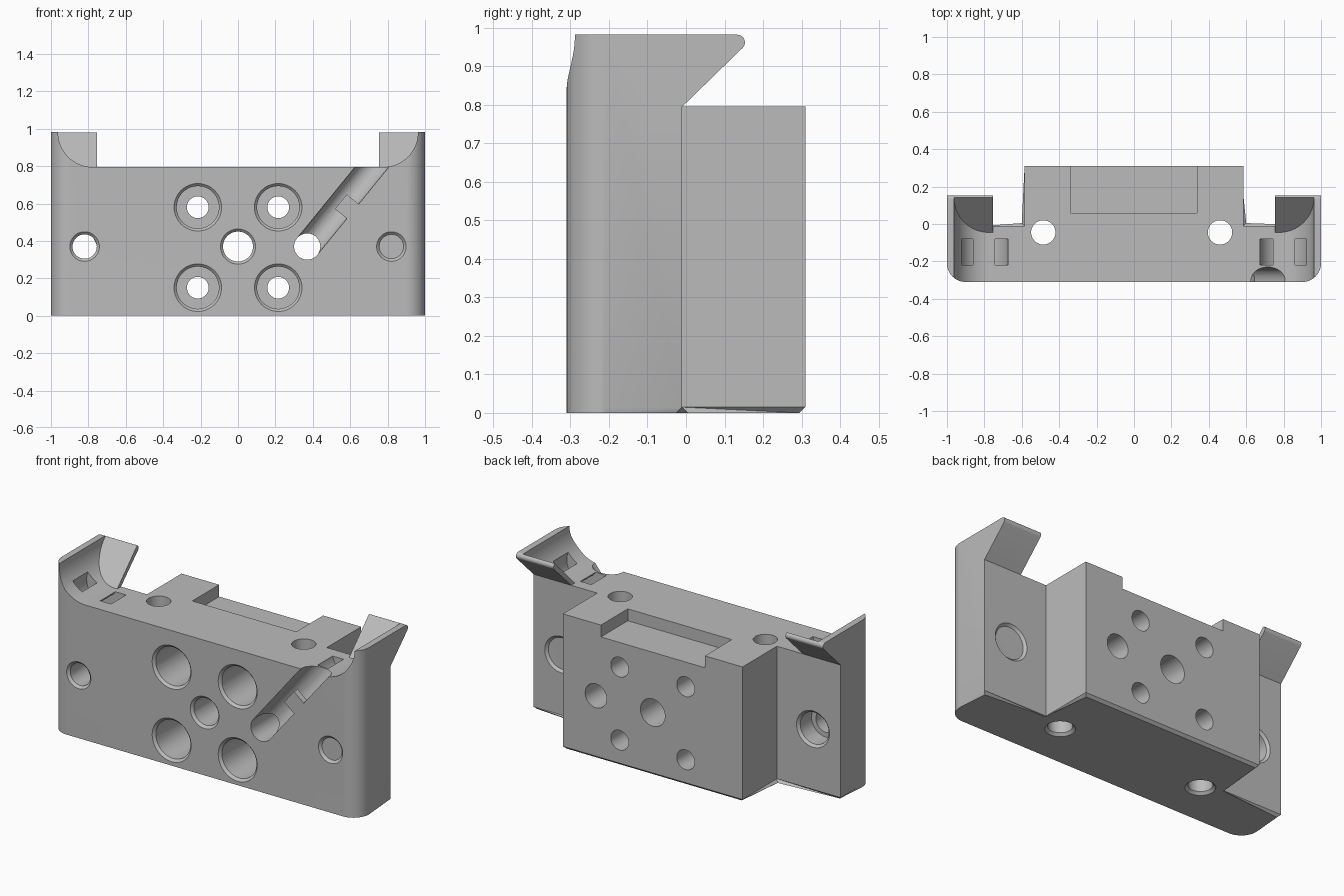
import bpy, bmesh, math
from mathutils import Vector, Matrix

if "Cube" in bpy.data.objects:
    bpy.data.objects.remove(bpy.data.objects["Cube"], do_unlink=True)

grey = bpy.data.materials.new("plain grey")
grey.use_nodes = True
COLOUR = (0.5, 0.5, 0.5, 1)
grey.diffuse_color = COLOUR
grey.node_tree.nodes["Principled BSDF"].inputs["Base Color"].default_value = COLOUR


def make(name, bm):
    bmesh.ops.recalc_face_normals(bm, faces=bm.faces)
    mesh = bpy.data.meshes.new(name)
    bm.to_mesh(mesh)
    bm.free()
    mesh.materials.append(grey)
    ob = bpy.data.objects.new(name, mesh)
    bpy.context.collection.objects.link(ob)
    return ob


def prism(name, near, far, bevel=0):
    """Solid between two matching outlines, with an optional chamfer on the first."""
    bm = bmesh.new()
    a = [bm.verts.new(p) for p in near]
    b = [bm.verts.new(p) for p in far]
    base = bm.faces.new(a)
    bm.faces.new(b)
    for i in range(len(a)):
        j = (i + 1) % len(a)
        bm.faces.new((a[i], a[j], b[j], b[i]))
    if bevel:
        bmesh.ops.bevel(bm, geom=list(base.edges), offset=bevel, segments=1,
                        affect='EDGES')
    return make(name, bm)


def arc(cx, cy, r, start, end, n=12):
    return [(cx + r * math.cos(math.radians(start + (end - start) * i / n)),
             cy + r * math.sin(math.radians(start + (end - start) * i / n)))
            for i in range(n + 1)]


def box(name, lo, hi):
    pts = [(lo[0], lo[1]), (hi[0], lo[1]), (hi[0], hi[1]), (lo[0], hi[1])]
    return prism(name, [(x, y, lo[2]) for x, y in pts], [(x, y, hi[2]) for x, y in pts])


def rod(name, p, q, r1, r2=None, sides=48):
    p, q = Vector(p), Vector(q)
    bm = bmesh.new()
    turn = (q - p).to_track_quat('Z', 'Y').to_matrix().to_4x4()
    bmesh.ops.create_cone(bm, cap_ends=True, segments=sides, radius1=r1,
                          radius2=r1 if r2 is None else r2, depth=(q - p).length,
                          matrix=Matrix.Translation((p + q) / 2) @ turn)
    return make(name, bm)


def combine(tool, operation='DIFFERENCE'):
    """Apply one boolean to the body and discard the tool."""
    mod = body.modifiers.new("cut", 'BOOLEAN')
    mod.operation, mod.solver, mod.object = operation, 'EXACT', tool
    bpy.context.view_layer.update()
    graph = bpy.context.evaluated_depsgraph_get()
    mesh = bpy.data.meshes.new_from_object(body.evaluated_get(graph))
    body.modifiers.clear()
    body.data = mesh
    bpy.data.objects.remove(tool, do_unlink=True)


FRONT, STEP, BACK, DECK, TOP = -0.31, -0.01, 0.31, 0.795, 0.982

# T-shaped body with rounded front corners and chamfered base
plan = (arc(-0.9, FRONT + 0.1, 0.1, 180, 270) + arc(0.9, FRONT + 0.1, 0.1, 270, 360)
        + [(1, STEP), (0.585, STEP), (0.585, BACK),
           (-0.585, BACK), (-0.585, STEP), (-1, STEP)])
body = prism("mount_body", [(x, y, 0) for x, y in plan],
             [(x, y, TOP) for x, y in plan], bevel=0.015)

# Overhanging ears with a rounded lip
side = ([(-0.1, DECK), (STEP, DECK)] + arc(0.133, TOP - 0.02, 0.02, -45, 90, 8)
        + [(-0.1, TOP)])
for s in (-1, 1):
    combine(prism("ear", [(s * 0.7, y, z) for y, z in side],
                  [(s, y, z) for y, z in side]), 'UNION')

# Open the deck between the ears, then scoop out the curved cradles
combine(box("deck_cutter", (-0.755, -0.5, DECK), (0.755, 0.5, 1.2)))
R, CX = 0.185, 0.777
scoop = [(0.7, 1.1), (0.7, DECK)] + arc(CX, DECK + R, R, -90, 0, 16) + [(CX + R, 1.1)]
for s in (-1, 1):
    combine(prism("cradle_cutter", [(s * x, -0.5, z) for x, z in scoop],
                  [(s * x, z - 0.84, z) for x, z in scoop]))

# Pocket at the rear of the deck
combine(box("pocket_cutter", (-0.34, 0.06, DECK - 0.07), (0.337, 0.5, 1)))


def bore(x, z, r):
    combine(rod("bore", (x, -0.5, z), (x, 0.5, z), r))


def chamfer(x, z, r, y, inward):
    c = 0.014
    combine(rod("chamfer", (x, y - inward * c, z), (x, y + inward * c, z),
                r + 2 * c, r))


# Counterbored screw holes
for x in (-0.215, 0.215):
    for z in (0.15, 0.58):
        bore(x, z, 0.058)
        combine(rod("counterbore", (x, -0.5, z), (x, 0.05, z), 0.113))
        chamfer(x, z, 0.113, FRONT, 1)

# Central hole, cable hole and ear holes
bore(0, 0.37, 0.08)
chamfer(0, 0.37, 0.08, FRONT, 1)
bore(0.37, 0.37, 0.07)
for s in (-1, 1):
    x = s * 0.82
    bore(x, 0.37, 0.065)
    chamfer(x, 0.37, 0.065, FRONT, 1)
    combine(rod("rear_bore", (x, -0.13, 0.37), (x, 0.2, 0.37), 0.093))
    chamfer(x, 0.37, 0.093, STEP, -1)

# Vertical holes, flared at the base
for x in (-0.485, 0.46):
    combine(rod("vertical_bore", (x, -0.045, -0.1), (x, -0.045, 1), 0.065))
    combine(rod("flare", (x, -0.045, -0.015), (x, -0.045, 0.015), 0.095, 0.065))

# Curved tie slots under the cradles
for s in (-1, 1):
    outer, inner = arc(0.8, 0.82, 0.13, 0, 360, 32)[:-1], arc(0.8, 0.82, 0.062, 0, 360, 32)[:-1]
    bm = bmesh.new()
    rings = [[bm.verts.new((s * x, y, z)) for x, z in ring]
             for ring, y in ((outer, -0.22), (outer, -0.08), (inner, -0.08), (inner, -0.22))]
    for k in range(4):
        a, b = rings[k], rings[(k + 1) % 4]
        for i in range(32):
            j = (i + 1) % 32
            bm.faces.new((a[i], a[j], b[j], b[i]))
    combine(make("tie_slot", bm))

# Diagonal cable channel with a round floor and a retaining tab
start, run = Vector((0.37, 0, 0.37)), Vector((0.35, 0, 0.43)).normalized()
across = Vector((run.z, 0, -run.x))
floor = arc(0, -0.30, 0.07, 0, 180, 16) + [(-0.07, -0.5), (0.07, -0.5)]


def along(t, outline):
    return [start + run * t + across * u + Vector((0, y, 0)) for u, y in outline]


combine(prism("channel_cutter", along(0, floor), along(0.75, floor)))
tab = [(-0.012, FRONT), (0.085, FRONT), (0.085, -0.275), (-0.012, -0.275)]
combine(prism("retaining_tab", along(0.25, tab), along(0.35, tab)), 'UNION')

# Smooth curved walls, keep hard edges
bpy.ops.object.select_all(action='DESELECT')
body.select_set(True)
bpy.context.view_layer.objects.active = body
bpy.ops.object.shade_smooth_by_angle(angle=math.radians(30))
